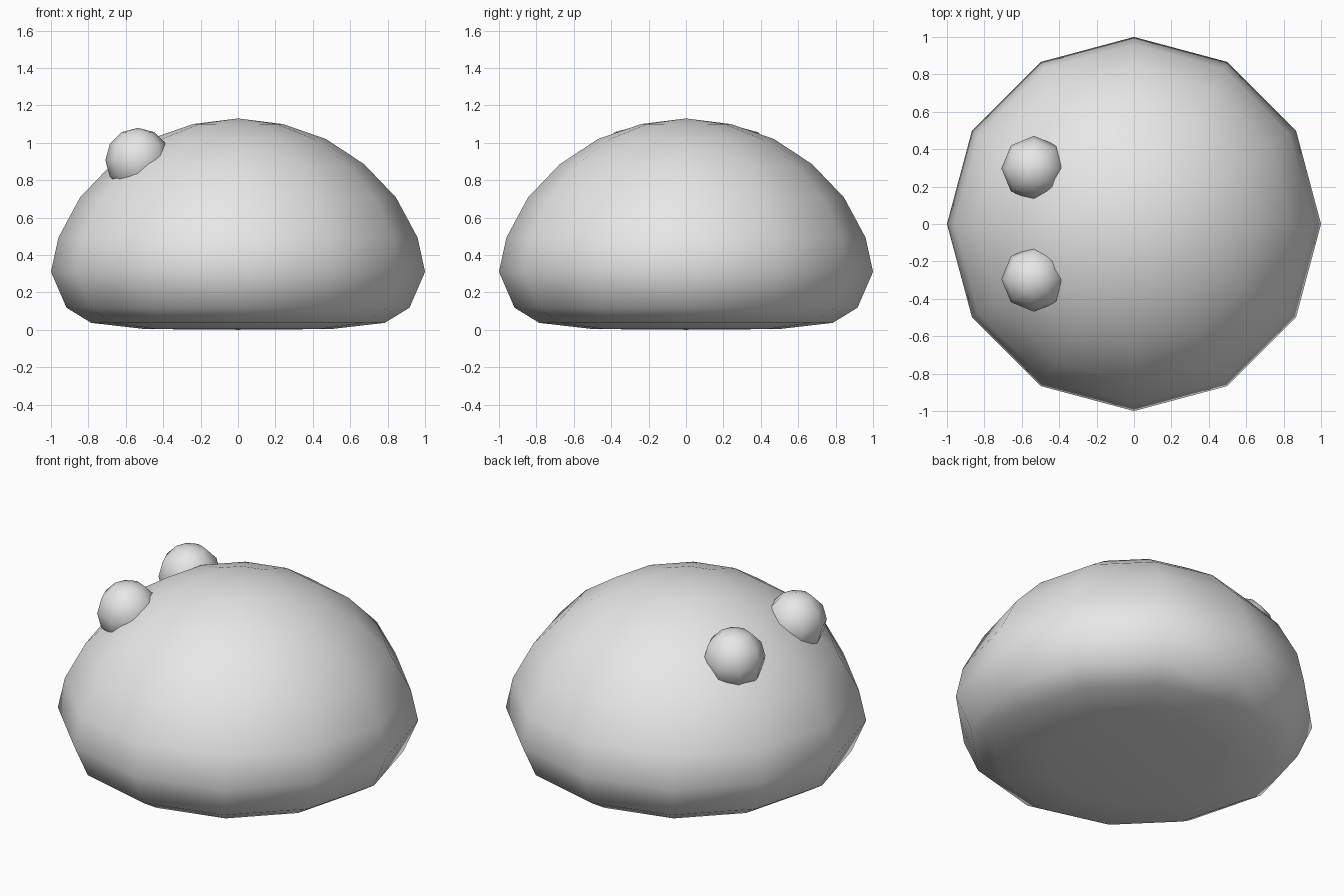
import bpy, bmesh, math

cube = bpy.data.objects.get("Cube")
if cube:
    bpy.data.objects.remove(cube, do_unlink=True)

GREY = (0.8, 0.8, 0.8, 1.0)
grey = bpy.data.materials.new("light_grey")
grey.use_nodes = True
grey.diffuse_color = GREY
grey.node_tree.nodes["Principled BSDF"].inputs["Base Color"].default_value = GREY


def add_part(name, bm, location=(0, 0, 0)):
    """Turn a bmesh into a smooth shaded object."""
    bmesh.ops.recalc_face_normals(bm, faces=bm.faces)
    for face in bm.faces:
        face.smooth = True
    mesh = bpy.data.meshes.new(name)
    bm.to_mesh(mesh)
    bm.free()
    mesh.materials.append(grey)
    obj = bpy.data.objects.new(name, mesh)
    obj.location = location
    bpy.context.collection.objects.link(obj)
    return obj


# Body: a squat dome turned around z, as (radius, height) from top to bottom
profile = [(0, 1.13), (0.24, 1.10), (0.47, 1.02), (0.675, 0.885), (0.845, 0.707),
           (0.96, 0.493), (1.0, 0.31), (0.917, 0.118), (0.785, 0.037),
           (0.5, 0.004), (0, 0)]
bm = bmesh.new()
verts = [bm.verts.new((r, 0, z)) for r, z in profile]
edges = [bm.edges.new(pair) for pair in zip(verts, verts[1:])]
bmesh.ops.spin(bm, geom=verts + edges, cent=(0, 0, 0), axis=(0, 0, 1),
               angle=math.tau, steps=12, use_duplicate=False)
bmesh.ops.remove_doubles(bm, verts=bm.verts, dist=0.001)
add_part("body", bm)

# Eyes: two small low-poly balls sunk into the upper side
for name, y in (("back_eye", 0.297), ("front_eye", -0.295)):
    bm = bmesh.new()
    bmesh.ops.create_uvsphere(bm, u_segments=8, v_segments=6, radius=0.174)
    add_part(name, bm, (-0.535, y, 0.906))
